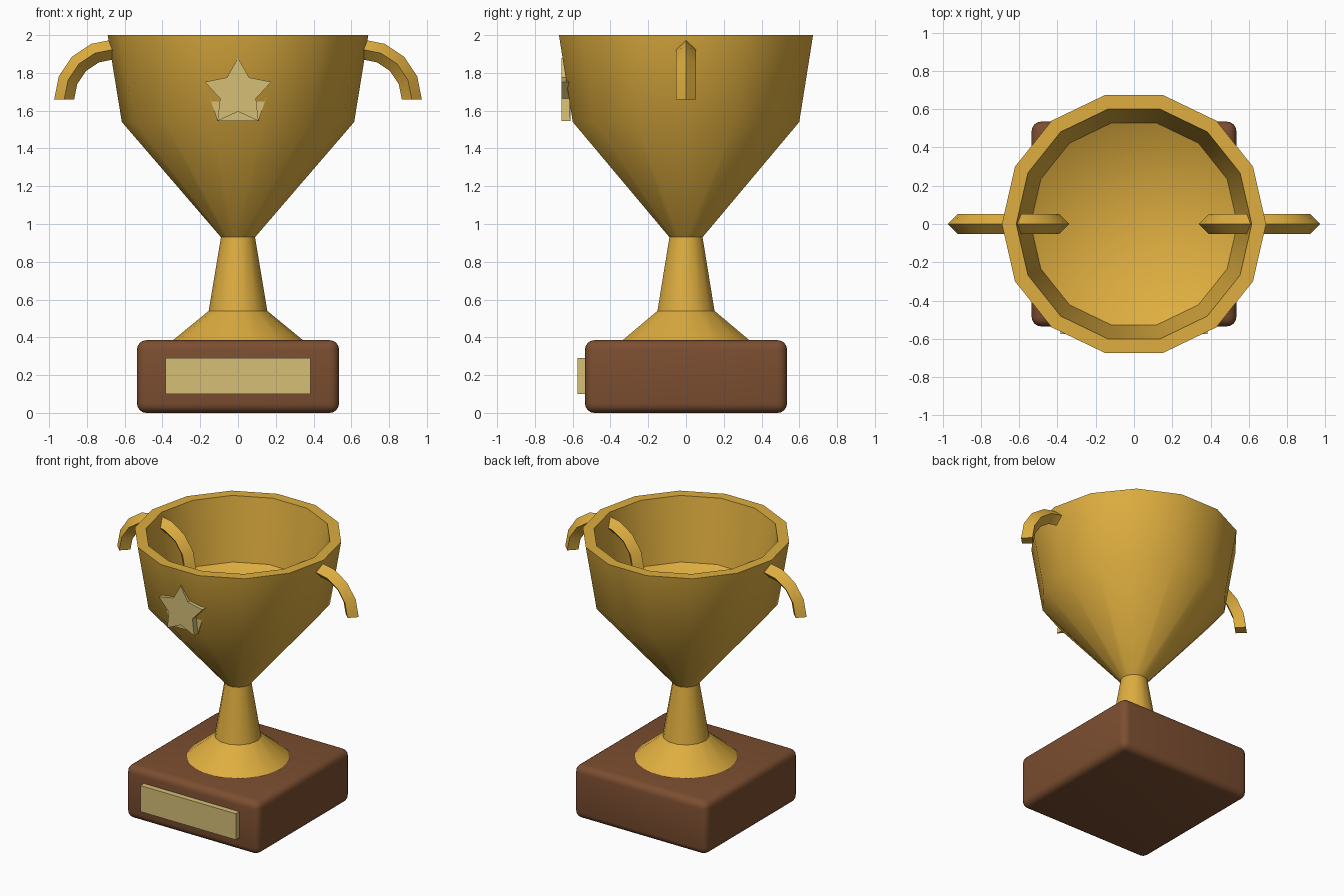
import bpy, bmesh
from math import sin, cos, pi, radians
from mathutils import Matrix, Vector

cube = bpy.data.objects.get("Cube")
if cube:
    bpy.data.objects.remove(cube, do_unlink=True)


def material(name, rgb):
    mat = bpy.data.materials.new(name)
    mat.use_nodes = True
    colour = (*rgb, 1)
    mat.diffuse_color = colour
    mat.node_tree.nodes["Principled BSDF"].inputs["Base Color"].default_value = colour
    return mat


gold = material("gold", (0.73, 0.42, 0.05))
pale_gold = material("pale gold", (0.66, 0.52, 0.18))
wood = material("brown wood", (0.2, 0.076, 0.03))


def finish(bm, name, mat, angle=35):
    bmesh.ops.recalc_face_normals(bm, faces=bm.faces)
    mesh = bpy.data.meshes.new(name)
    bm.to_mesh(mesh)
    bm.free()
    mesh.materials.append(mat)
    mesh.shade_smooth()
    mesh.set_sharp_from_angle(angle=radians(angle))
    obj = bpy.data.objects.new(name, mesh)
    bpy.context.scene.collection.objects.link(obj)
    return obj


def lathe(name, profile, mat, sides=14):
    """Turn a (radius, height) profile about the z axis."""
    bm = bmesh.new()
    verts = [bm.verts.new((r, 0, z)) for r, z in profile]
    edges = [bm.edges.new(pair) for pair in zip(verts, verts[1:])]
    bmesh.ops.spin(bm, geom=verts + edges, cent=(0, 0, 0), axis=(0, 0, 1),
                   angle=2 * pi, steps=sides)
    bmesh.ops.remove_doubles(bm, verts=bm.verts, dist=0.0005)
    return finish(bm, name, mat)


def box(name, low, high, mat, bevel=0):
    low, high = Vector(low), Vector(high)
    bm = bmesh.new()
    bmesh.ops.create_cube(bm, size=1, matrix=Matrix.Translation((low + high) / 2)
                          @ Matrix.Diagonal((*(high - low), 1)))
    if bevel:
        bmesh.ops.bevel(bm, geom=bm.edges[:], offset=bevel, segments=4,
                        profile=0.5, affect='EDGES')
    return finish(bm, name, mat)


def prism(name, radii, centre_z, front, back, mat):
    """Upright plate whose outline alternates through the given radii."""
    bm = bmesh.new()
    count = len(radii)
    outline = [bm.verts.new((r * sin(2 * pi * i / count), front,
                             centre_z + r * cos(2 * pi * i / count)))
               for i, r in enumerate(radii)]
    face = bm.faces.new(outline)
    grown = bmesh.ops.extrude_face_region(bm, geom=[face], use_keep_orig=True)["geom"]
    moved = [v for v in grown if isinstance(v, bmesh.types.BMVert)]
    bmesh.ops.translate(bm, verts=moved, vec=(0, back - front, 0))
    return finish(bm, name, mat)


# Base block and its plaque
box("base", (-0.535, -0.535, 0), (0.535, 0.535, 0.385), wood, bevel=0.05)
box("plaque", (-0.385, -0.575, 0.1), (0.385, -0.525, 0.29), pale_gold)

# Flared foot and stem, then the hollow cup
lathe("stem", [(0, 0.38), (0.35, 0.38), (0.155, 0.54), (0.09, 0.93), (0, 0.93)], gold)
lathe("cup", [(0, 0.93), (0.09, 0.93), (0.615, 1.54), (0.69, 2.0),
              (0.615, 2.0), (0.54, 1.55), (0, 1.26)], gold)

# Arched handles with a diamond section, passing through the cup wall
for side, name in ((1, "left_handle"), (-1, "right_handle")):
    bm = bmesh.new()
    section = bmesh.ops.create_circle(
        bm, segments=4, radius=0.053, cap_ends=True,
        matrix=Matrix.Translation((side * 0.92, 0, 1.66)))["verts"]
    start = section[0].link_faces[0]
    bmesh.ops.spin(bm, geom=[start, *start.edges, *section],
                   cent=(side * 0.655, 0, 1.66), axis=(0, -side, 0),
                   angle=pi, steps=8)
    if not any(f.normal.z and all(abs(v.co.z - 1.66) < 0.001 for v in f.verts)
               and abs(f.calc_center_median().x - side * 0.92) < 0.01
               for f in bm.faces):
        bmesh.ops.holes_fill(bm, edges=bm.edges[:])
    finish(bm, name, gold)

# Star emblem with a five-sided backing plate
prism("star", [0.185, 0.1] * 5, 1.695, -0.66, -0.614, pale_gold)
prism("star_backing", [0.185] * 5, 1.695, -0.617, -0.612, pale_gold)
